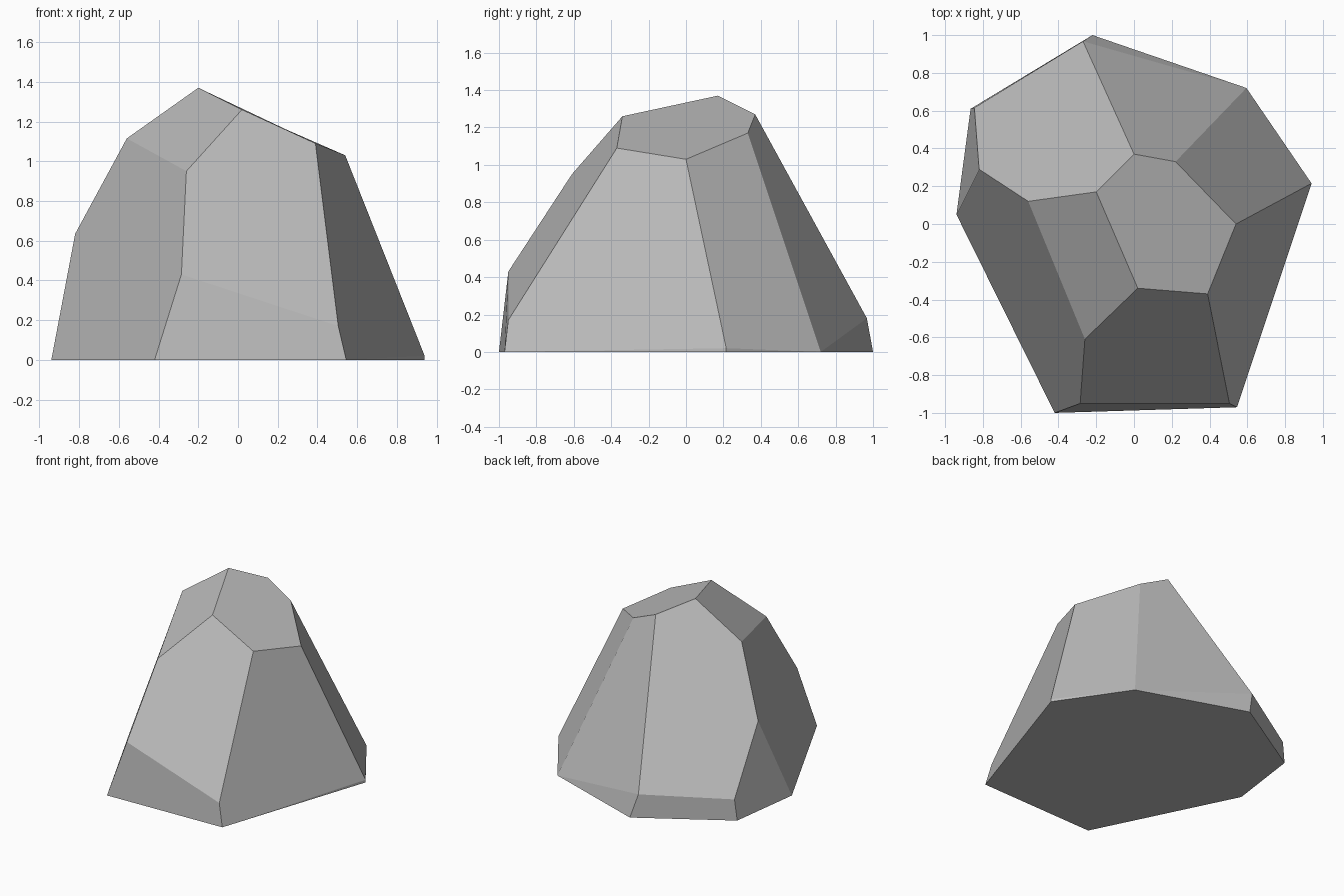
import bpy, bmesh, math

cube = bpy.data.objects.get("Cube")
if cube:
    bpy.data.objects.remove(cube, do_unlink=True)

# Stone colour
stone = bpy.data.materials.new("stone grey")
stone.use_nodes = True
grey = (0.5, 0.5, 0.5, 1)
stone.diffuse_color = grey
bsdf = next(n for n in stone.node_tree.nodes if n.type == 'BSDF_PRINCIPLED')
bsdf.inputs["Base Color"].default_value = grey

# Corners of the tilted crown facet
crown = [(0.02, -0.34, 1.26), (0.39, -0.37, 1.09), (0.54, 0, 1.03),
         (0.22, 0.33, 1.17), (0, 0.37, 1.27), (-0.2, 0.17, 1.37)]
# Shoulder corners where the upper facets break into the walls
shoulder = [(-0.56, 0.12, 1.115), (-0.26, -0.61, 0.95), (-0.82, 0.29, 0.635)]
# Low corners just above the ground
skirt = [(-0.285, -0.95, 0.43), (0.505, -0.95, 0.17), (0.94, 0.215, 0.02),
         (-0.27, 0.967, 0.18), (-0.845, 0.615, 0.16)]
# Outline on the ground
base = [(-0.42, -1), (0.545, -0.97), (0.94, 0.215), (0.595, 0.72),
        (-0.22, 1), (-0.865, 0.61), (-0.94, 0.05)]

# Wrap the corners in a convex shell, then merge flat triangles into facets
bm = bmesh.new()
for point in crown + shoulder + skirt + [(x, y, 0) for x, y in base]:
    bm.verts.new(point)
bmesh.ops.convex_hull(bm, input=bm.verts)
bmesh.ops.dissolve_limit(bm, angle_limit=math.radians(4), verts=bm.verts, edges=bm.edges)
bmesh.ops.recalc_face_normals(bm, faces=bm.faces)

mesh = bpy.data.meshes.new("rock")
bm.to_mesh(mesh)
bm.free()
mesh.materials.append(stone)
rock = bpy.data.objects.new("rock", mesh)
bpy.context.collection.objects.link(rock)
